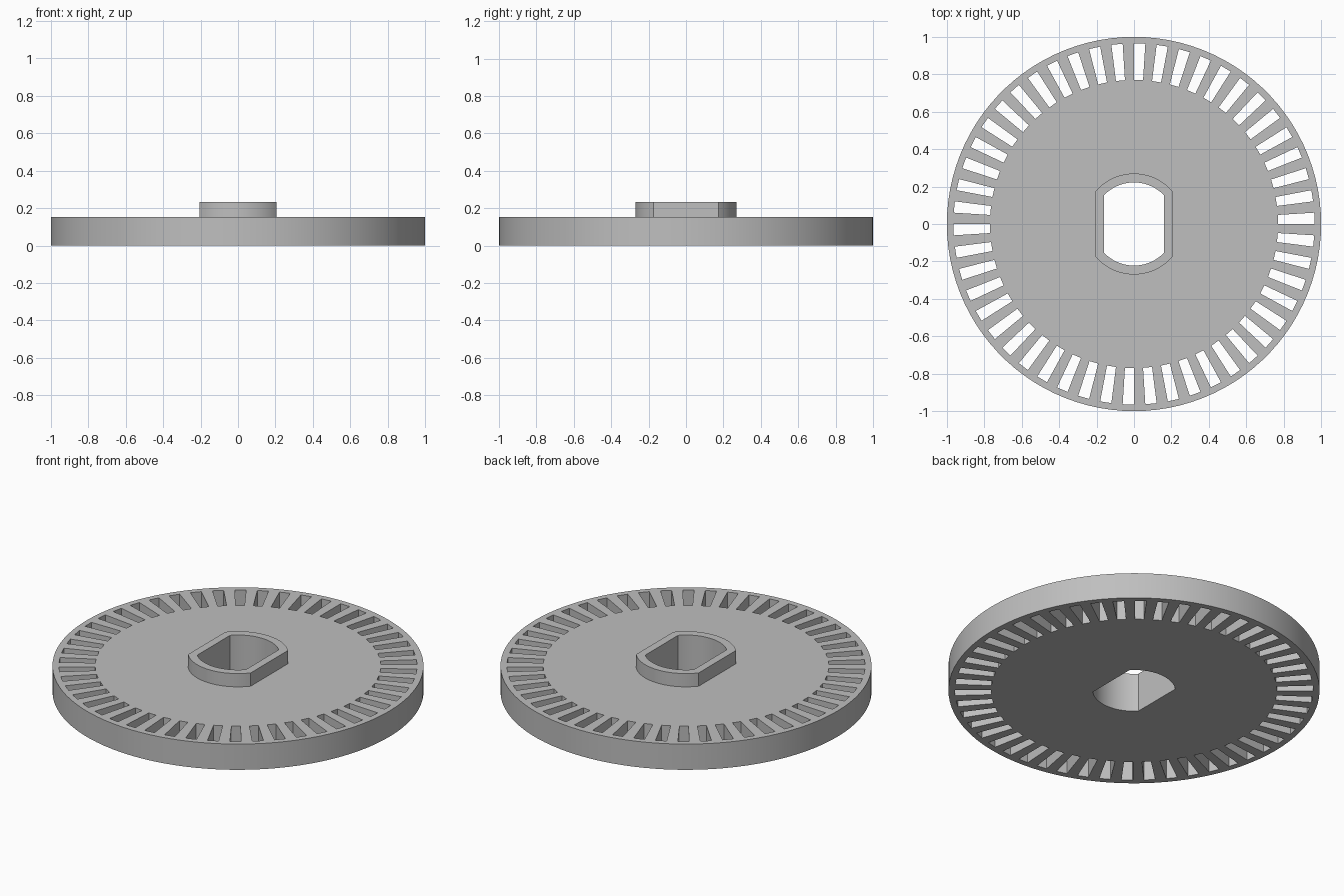
import bpy
import bmesh
from math import acos, cos, pi, sin

SLOTS = 50
PITCH = 2 * pi / SLOTS
PLATE_TOP = 0.153
HUB_TOP = 0.232

cube = bpy.data.objects.get("Cube")
if cube:
    bpy.data.objects.remove(cube, do_unlink=True)

grey = bpy.data.materials.new("plain grey")
grey.use_nodes = True
colour = (0.52, 0.52, 0.52, 1)
grey.diffuse_color = colour
grey.node_tree.nodes["Principled BSDF"].inputs["Base Color"].default_value = colour


def arc(radius, start, end, steps):
    """Points along an arc, both ends included."""
    angles = [start + (end - start) * i / steps for i in range(steps + 1)]
    return [(radius * cos(a), radius * sin(a)) for a in angles]


def double_d(radius, half_width):
    """Circle with two flats facing left and right."""
    corner = acos(half_width / radius)
    return (arc(radius, corner, pi - corner, 26)
            + arc(radius, pi + corner, 2 * pi - corner, 26))


def extrude_outlines(name, outlines, bottom, top):
    """Fill the first outline, leave the others as holes, and give it height."""
    curve = bpy.data.curves.new(name, "CURVE")
    curve.dimensions = "2D"
    curve.fill_mode = "BOTH"
    curve.extrude = (top - bottom) / 2
    for outline in outlines:
        spline = curve.splines.new("POLY")
        spline.points.add(len(outline) - 1)
        for point, (x, y) in zip(spline.points, outline):
            point.co = (x, y, 0, 1)
        spline.use_cyclic_u = True
    obj = bpy.data.objects.new(name, curve)
    bpy.context.collection.objects.link(obj)
    bpy.ops.object.select_all(action="DESELECT")
    obj.select_set(True)
    bpy.context.view_layer.objects.active = obj
    bpy.ops.object.convert(target="MESH")
    obj = bpy.context.view_layer.objects.active

    # Weld the caps to the walls and stand the part at its height
    bm = bmesh.new()
    bm.from_mesh(obj.data)
    bmesh.ops.remove_doubles(bm, verts=bm.verts, dist=0.0001)
    bmesh.ops.translate(bm, verts=bm.verts, vec=(0, 0, (top + bottom) / 2))
    bmesh.ops.recalc_face_normals(bm, faces=bm.faces)
    bm.to_mesh(obj.data)
    bm.free()
    obj.data.materials.clear()
    obj.data.materials.append(grey)
    bpy.ops.object.shade_smooth_by_angle()
    return obj


# Slotted disc: each slot fills the first half of its pitch
rim = arc(1, 0, 2 * pi, 2 * SLOTS)[:-1]
bore = double_d(0.222, 0.16)
slots = []
for i in range(SLOTS):
    start, end = i * PITCH, (i + 0.5) * PITCH
    slots.append(arc(0.77, start, end, 1) + arc(0.965, end, start, 1))
extrude_outlines("slotted_disc", [rim, bore] + slots, 0, PLATE_TOP)

# Raised collar around the shaft bore
extrude_outlines("hub_collar", [double_d(0.27, 0.206), bore], PLATE_TOP, HUB_TOP)
